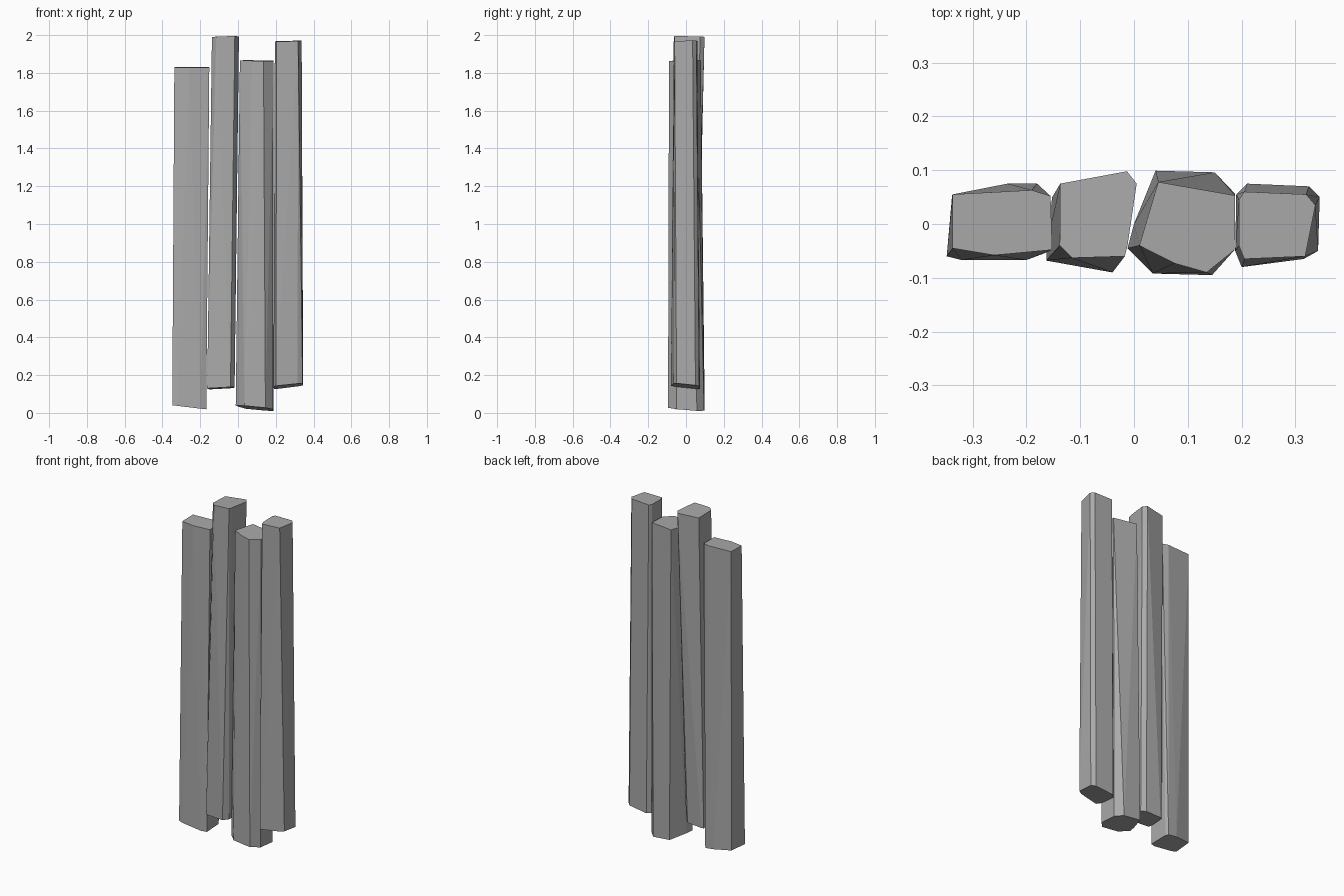
import bpy
import bmesh

default_cube = bpy.data.objects.get("Cube")
if default_cube:
    bpy.data.objects.remove(default_cube, do_unlink=True)

# One plain stone grey for every column
stone = bpy.data.materials.new("stone_grey")
stone.use_nodes = True
grey = (0.4, 0.4, 0.4, 1.0)
stone.diffuse_color = grey
stone.node_tree.nodes["Principled BSDF"].inputs["Base Color"].default_value = grey


def end_ring(outline, height, tilt_x, tilt_y):
    """Lay a flat outline on a gently tilted plane through its own centre."""
    centre_x = sum(x for x, y in outline) / len(outline)
    return [(x, y, height + tilt_x * (x - centre_x) + tilt_y * y)
            for x, y in outline]


def column(name, top, top_plane, bottom, bottom_plane):
    """Rough hewn column: the convex skin around its two end outlines."""
    bm = bmesh.new()
    for point in end_ring(top, *top_plane) + end_ring(bottom, *bottom_plane):
        bm.verts.new(point)
    hull = bmesh.ops.convex_hull(bm, input=list(bm.verts))
    unused = {g for g in hull["geom_interior"] + hull["geom_unused"]
              if isinstance(g, bmesh.types.BMVert)}
    bmesh.ops.delete(bm, geom=list(unused), context="VERTS")
    bmesh.ops.dissolve_limit(bm, angle_limit=0.01,
                             verts=list(bm.verts), edges=list(bm.edges))
    bmesh.ops.recalc_face_normals(bm, faces=list(bm.faces))
    mesh = bpy.data.meshes.new(name)
    bm.to_mesh(mesh)
    bm.free()
    mesh.materials.append(stone)
    obj = bpy.data.objects.new(name, mesh)
    bpy.context.collection.objects.link(obj)
    return obj


# Outer right column, the shortest
column("outer_right_column",
       [(-.337, .055), (-.19, .063), (-.155, .052), (-.152, -.048),
        (-.26, -.058), (-.337, -.045)], (1.83, 0, .02),
       [(-.348, -.06), (-.32, -.067), (-.2, -.067), (-.168, -.055),
        (-.17, .06), (-.18, .075), (-.235, .075), (-.338, .053)],
       (.03, -.12, .03))

# Inner right column, the tallest, leaning to the left at the top
column("inner_right_column",
       [(-.137, .075), (-.013, .098), (.005, .075), (-.012, -.04),
        (-.017, -.06), (-.115, -.063), (-.138, -.04)], (1.992, .04, -.03),
       [(-.163, -.068), (-.04, -.09), (-.018, -.06), (-.022, .03),
        (-.045, .05), (-.14, .055), (-.152, .05), (-.163, -.04)],
       (.13, .05, -.05))

# Inner left column, the widest
column("inner_left_column",
       [(.045, .078), (.188, .053), (.187, -.048), (.135, -.09),
        (.075, -.073), (.01, -.04)], (1.865, -.02, .02),
       [(.04, .099), (.15, .096), (.187, .057), (.185, -.05),
        (.145, -.095), (.035, -.092), (-.012, -.045), (.0, .0)],
       (.025, -.1, -.08))

# Outer left column, its foot raised off the ground
column("outer_left_column",
       [(.205, .06), (.32, .055), (.337, .035), (.318, -.06),
        (.205, -.065), (.195, -.04), (.195, .045)], (1.968, .03, .02),
       [(.21, .075), (.325, .07), (.345, .05), (.342, -.05),
        (.315, -.065), (.2, -.08), (.188, -.05), (.19, .055)],
       (.142, .12, -.11))
